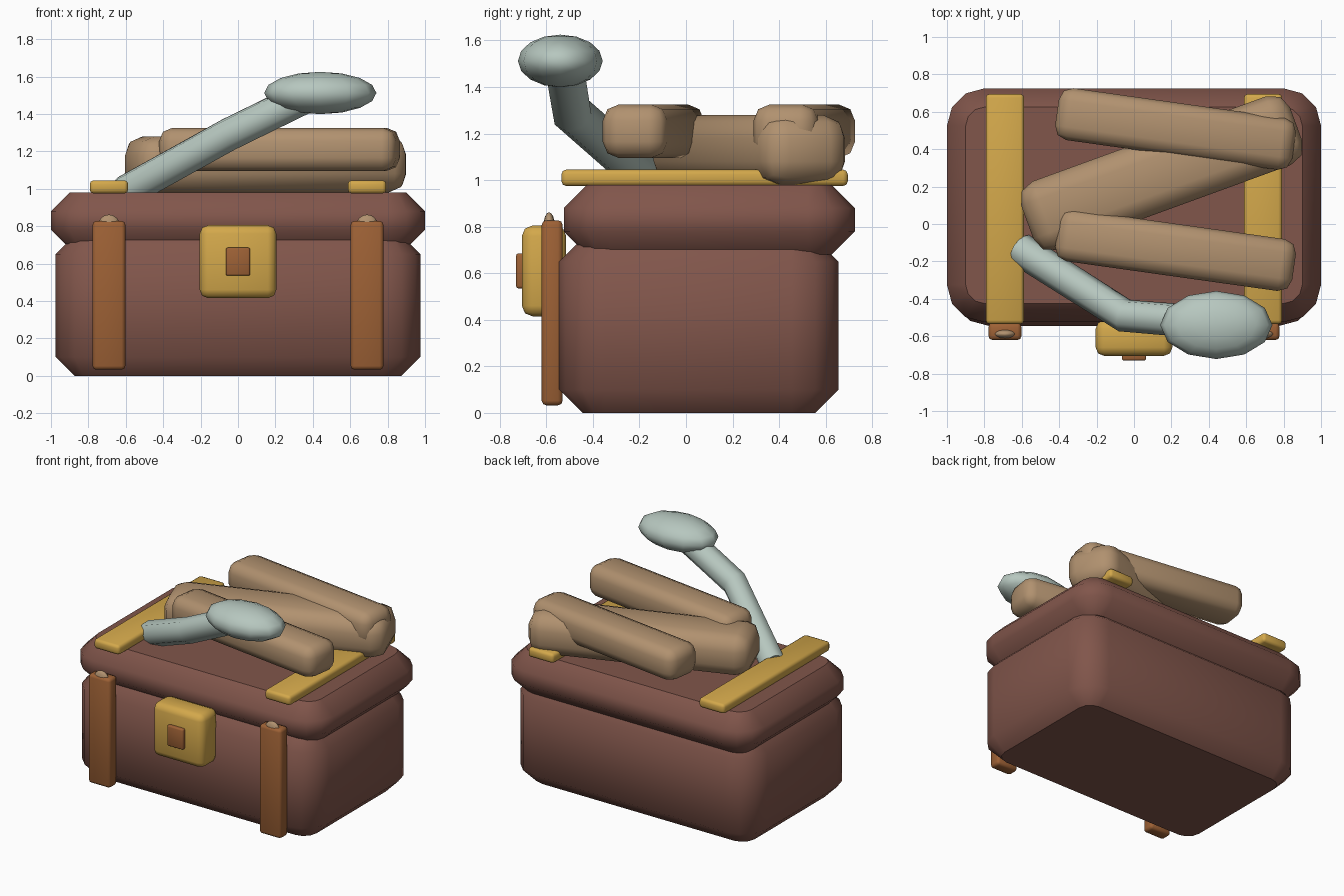
import bpy, bmesh, math
from mathutils import Matrix

if "Cube" in bpy.data.objects:
    bpy.data.objects.remove(bpy.data.objects["Cube"], do_unlink=True)


def material(name, rgb):
    m = bpy.data.materials.new(name)
    m.use_nodes = True
    m.diffuse_color = (*rgb, 1)
    m.node_tree.nodes["Principled BSDF"].inputs["Base Color"].default_value = (*rgb, 1)
    return m


BROWN = material("dark brown", (0.22, 0.092, 0.07))
GOLD = material("gold", (0.65, 0.39, 0.07))
LEATHER = material("orange leather", (0.34, 0.12, 0.036))
TAN = material("tan", (0.44, 0.285, 0.16))
PALE = material("pale grey green", (0.47, 0.57, 0.52))


def finish(name, bm, mat):
    mesh = bpy.data.meshes.new(name)
    bmesh.ops.recalc_face_normals(bm, faces=bm.faces)
    bm.to_mesh(mesh)
    bm.free()
    mesh.materials.append(mat)
    ob = bpy.data.objects.new(name, mesh)
    bpy.context.collection.objects.link(ob)
    return ob


def select_only(ob):
    bpy.ops.object.select_all(action='DESELECT')
    ob.select_set(True)
    bpy.context.view_layer.objects.active = ob


def rounded_rect(hx, hy, r, steps=3):
    pts = []
    for q, (sx, sy) in enumerate([(1, 1), (-1, 1), (-1, -1), (1, -1)]):
        for i in range(steps + 1):
            a = math.pi / 2 * (q + i / steps)
            pts.append((sx * (hx - r) + r * math.cos(a), sy * (hy - r) + r * math.sin(a)))
    return pts


def chest_block(name, hx, hy, cy, z0, z1, chamfer=0.1, radius=0.2):
    """Rounded rectangular block with chamfered rims and flat caps."""
    bm = bmesh.new()
    rings = []
    for z, inset in [(z0, chamfer), (z0 + chamfer, 0), (z1 - chamfer, 0), (z1, chamfer)]:
        outline = rounded_rect(hx - inset, hy - inset, radius - inset)
        rings.append([bm.verts.new((x, y + cy, z)) for x, y in outline])
    for lo, hi in zip(rings, rings[1:]):
        n = len(lo)
        for i in range(n):
            bm.faces.new((lo[i], lo[(i + 1) % n], hi[(i + 1) % n], hi[i])).smooth = True
    bm.faces.new(rings[0])
    bm.faces.new(rings[-1])
    return finish(name, bm, BROWN)


def bar(name, centre, size, bevel, mat, turn=0, segments=2):
    """Box with rounded edges, turned about z."""
    bm = bmesh.new()
    bmesh.ops.create_cube(bm, size=1)
    bmesh.ops.scale(bm, vec=size, verts=bm.verts)
    bmesh.ops.bevel(bm, geom=bm.edges[:], offset=bevel, segments=segments,
                    profile=0.5, affect='EDGES')
    bmesh.ops.transform(bm, verts=bm.verts, matrix=Matrix.Translation(centre)
                        @ Matrix.Rotation(math.radians(turn), 4, 'Z'))
    ob = finish(name, bm, mat)
    select_only(ob)
    bpy.ops.object.shade_smooth_by_angle(angle=math.radians(50))
    return ob


def ellipsoid(name, centre, radii, mat, u=12, v=8):
    bm = bmesh.new()
    bmesh.ops.create_uvsphere(bm, u_segments=u, v_segments=v, radius=1)
    bmesh.ops.scale(bm, vec=radii, verts=bm.verts)
    bmesh.ops.translate(bm, vec=centre, verts=bm.verts)
    for f in bm.faces:
        f.smooth = True
    return finish(name, bm, mat)


# Chest
chest_block("chest_body", 0.975, 0.6, 0.055, 0, 0.75)
chest_block("chest_lid", 1.0, 0.625, 0.1, 0.68, 0.98)

# Lid bands, front straps and their studs
for side, s in (("left", 1), ("right", -1)):
    bar(side + "_lid_band", (s * 0.69, 0.08, 1.01), (0.205, 1.23, 0.07), 0.02, GOLD)
    bar(side + "_front_strap", (s * 0.69, -0.575, 0.43), (0.175, 0.09, 0.795), 0.02, LEATHER)
    ellipsoid(side + "_strap_stud", (s * 0.69, -0.588, 0.8), (0.06, 0.025, 0.062), TAN)

# Lock
bar("lock_plate", (0, -0.61, 0.61), (0.41, 0.19, 0.39), 0.045, GOLD)
bar("lock_key_plate", (0, -0.705, 0.61), (0.13, 0.05, 0.15), 0.01, LEATHER)

# Bundles stacked on the lid
bar("lower_bundle", (0.148, 0.272, 1.13), (1.53, 0.39, 0.3), 0.1, TAN, 20)
bar("rear_bundle", (0.222, 0.508, 1.21), (1.28, 0.28, 0.23), 0.07, TAN, -8)
bar("front_bundle", (0.222, -0.14, 1.21), (1.28, 0.28, 0.23), 0.07, TAN, -8)

# Bent handle with an oval head
curve = bpy.data.curves.new("bent_handle", 'CURVE')
curve.dimensions = '3D'
curve.bevel_depth = 0.09
curve.bevel_resolution = 2
curve.use_fill_caps = True
path = curve.splines.new('POLY')
stops = [(-0.61, -0.135, 0.98), (-0.05, -0.49, 1.29), (0.38, -0.525, 1.5)]
path.points.add(len(stops) - 1)
for p, co in zip(path.points, stops):
    p.co = (*co, 1)
curve.materials.append(PALE)
handle = bpy.data.objects.new("bent_handle", curve)
bpy.context.collection.objects.link(handle)
select_only(handle)
bpy.ops.object.convert(target='MESH')
bpy.ops.object.shade_smooth_by_angle(angle=math.radians(50))
ellipsoid("handle_head", (0.44, -0.54, 1.512), (0.3, 0.182, 0.113), PALE)
